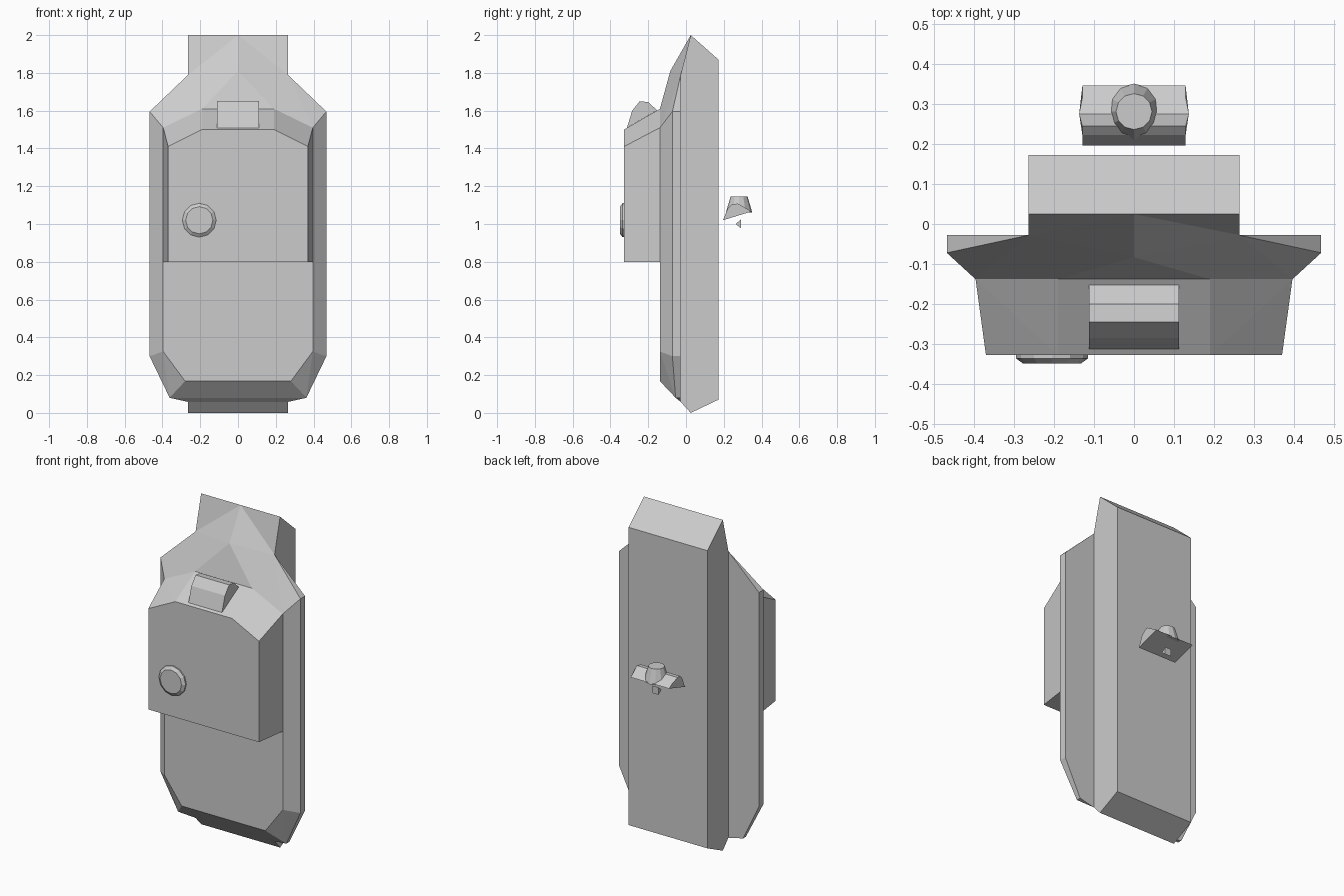
import bpy, bmesh
from math import pi
from mathutils import Matrix

if "Cube" in bpy.data.objects:
    bpy.data.objects.remove(bpy.data.objects["Cube"])


def finish(name, bm):
    bmesh.ops.recalc_face_normals(bm, faces=bm.faces)
    me = bpy.data.meshes.new(name)
    bm.to_mesh(me)
    bm.free()
    ob = bpy.data.objects.new(name, me)
    bpy.context.collection.objects.link(ob)
    return ob


def mirrored_hull(name, points):
    """Convex solid from corner points, mirrored across x = 0."""
    bm = bmesh.new()
    pts = {(s * x, y, z) for x, y, z in points for s in (1, -1)}
    for p in sorted(pts):
        bm.verts.new(p)
    res = bmesh.ops.convex_hull(bm, input=bm.verts)
    junk = {g for g in res["geom_interior"] + res["geom_unused"]
            if isinstance(g, bmesh.types.BMVert)}
    bmesh.ops.delete(bm, geom=list(junk), context='VERTS')
    bmesh.ops.dissolve_limit(bm, angle_limit=0.01, verts=bm.verts, edges=bm.edges)
    return finish(name, bm)


def prism(name, profile, half, bulge=0.0):
    """Side profile (y, z) spanned from -half to +half in x."""
    bm = bmesh.new()
    ends = [[bm.verts.new((s * half, y, z)) for y, z in profile] for s in (-1, 1)]
    n = len(profile)
    for i in range(n):
        j = (i + 1) % n
        bm.faces.new((ends[0][i], ends[0][j], ends[1][j], ends[1][i]))
    for e, s in zip(ends, (-1, 1)):
        bm.faces.new(e)
        if bulge:
            e[n // 2].co.x += s * bulge
    return finish(name, bm)


def frustum(name, sides, r1, r2, depth, matrix):
    bm = bmesh.new()
    bmesh.ops.create_cone(bm, cap_ends=True, segments=sides, radius1=r1,
                          radius2=r2, depth=depth, matrix=matrix)
    return finish(name, bm)


# Back slab with chamfered ends
prism("back_slab", [(0.025, 2), (0.172, 1.87), (0.172, 0.07),
                    (0.025, 0), (-0.028, 0.058), (-0.028, 1.79)], 0.264)

# Wide bevelled front body
mirrored_hull("front_body", [
    (0.264, -0.028, 1.79), (0.468, -0.028, 1.595), (0.468, -0.072, 1.595),
    (0.396, -0.138, 1.51), (0.19, -0.138, 1.61), (0, -0.083, 1.81),
    (0.468, -0.028, 0.30), (0.468, -0.072, 0.30), (0.396, -0.138, 0.325),
    (0.28, -0.138, 0.168), (0.362, -0.055, 0.08), (0.362, -0.028, 0.08),
    (0.264, -0.028, 0.058)])

# Pointed ridge joining body to slab top
mirrored_hull("top_ridge", [(0, 0.025, 2), (0.264, -0.028, 1.79),
                            (0, -0.083, 1.81), (0, -0.02, 1.77)])

# Raised box on the front
box = []
for y, wide, top, shoulder in ((-0.138, 0.396, 1.61, 1.51), (-0.328, 0.37, 1.50, 1.41)):
    box += [(wide, y, 0.8), (wide, y, shoulder), (0.19, y, top)]
mirrored_hull("front_box", box)

# Catch on the sloped top of the box
prism("top_catch", [(-0.313, 1.509), (-0.285, 1.60), (-0.245, 1.65),
                    (-0.2, 1.645), (-0.153, 1.602)], 0.112)

# Round button
tip = Matrix.Translation((-0.205, -0.3425, 1.02)) @ Matrix.Rotation(pi / 2, 4, 'X')
rim = Matrix.Translation((-0.205, -0.331, 1.02)) @ Matrix.Rotation(pi / 2, 4, 'X')
frustum("button_rim", 12, 0.09, 0.09, 0.010, rim)
frustum("button_face", 12, 0.09, 0.072, 0.013, tip)

# Separate rear clip: arched bar, knob and small latch below
prism("clip_bar", [(0.196, 1.02), (0.222, 1.085), (0.245, 1.105), (0.275, 1.108),
                   (0.315, 1.085), (0.346, 1.066)], 0.129, 0.008)
frustum("clip_knob", 12, 0.07, 0.045, 0.085, Matrix.Translation((0, 0.281, 1.1025)))
prism("clip_latch", [(0.263, 1.0), (0.29, 1.023), (0.29, 0.978)], 0.02)
